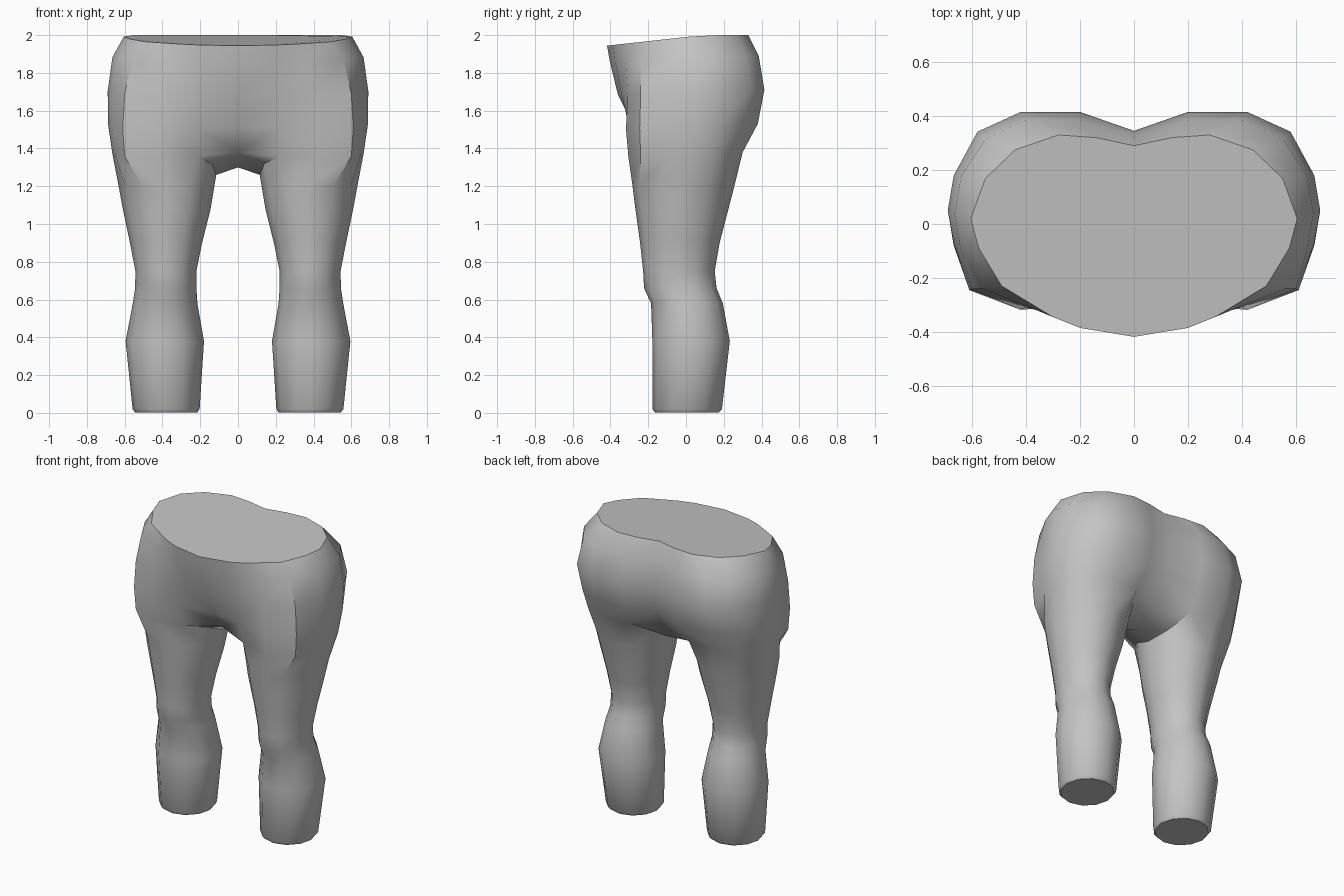
import bpy, bmesh, math

cube = bpy.data.objects.get("Cube")
if cube:
    bpy.data.objects.remove(cube, do_unlink=True)

grey = bpy.data.materials.new("plain grey")
grey.use_nodes = True
colour = (0.55, 0.55, 0.55, 1)
grey.diffuse_color = colour
grey.node_tree.nodes["Principled BSDF"].inputs["Base Color"].default_value = colour

# Leg sections from the ankle up: z, inner x, outer x, front y, back y
LEG = [
    (0.003, 0.215, 0.545, -0.165, 0.175),
    (0.02, 0.203, 0.558, -0.178, 0.19),
    (0.38, 0.18, 0.595, -0.178, 0.232),
    (0.58, 0.215, 0.557, -0.185, 0.195),
    (0.66, 0.22, 0.545, -0.222, 0.162),
    (0.75, 0.22, 0.543, -0.227, 0.152),
    (0.90, 0.19, 0.572, -0.243, 0.178),
    (1.08, 0.145, 0.61, -0.268, 0.225),
    (1.20, 0.125, 0.632, -0.283, 0.256),
]

# Half sections of the hips, from the front centre around the side to the back centre
HIPS = [
    (1.37, [(0, -.18), (.22, -.26), (.42, -.305), (.60, -.24), (.65, -.08), (.665, .04),
            (.64, .16), (.56, .25), (.40, .30), (.22, .285), (0, .22)]),
    (1.52, [(0, -.27), (.21, -.30), (.42, -.318), (.61, -.245), (.668, -.08), (.687, .04),
            (.66, .18), (.57, .30), (.42, .38), (.20, .38), (0, .31)]),
    (1.70, [(0, -.36), (.20, -.34), (.40, -.308), (.60, -.24), (.668, -.07), (.69, .05),
            (.668, .18), (.58, .342), (.42, .415), (.20, .415), (0, .345)]),
    (1.88, [(0, -.403), (.20, -.375), (.36, -.32), (.56, -.24), (.645, -.08), (.665, .04),
            (.64, .18), (.55, .315), (.40, .385), (.20, .385), (0, .325)]),
    (1.99, [(0, -.418), (.20, -.385), (.30, -.345), (.49, -.23), (.575, -.09), (.605, .02),
            (.55, .17), (.44, .275), (.28, .33), (.14, .32), (0, .29)]),
]

bm = bmesh.new()


def bridge(lower, upper, closed=False):
    """Quads between two equally long rows of vertices."""
    n = len(lower)
    for i in range(n if closed else n - 1):
        j = (i + 1) % n
        bm.faces.new((lower[i], lower[j], upper[j], upper[i]))


# Leg tube: nine outer points, then three inner ones
leg_rings = []
for z, x0, x1, y0, y1 in LEG:
    ring = []
    for k in range(12):
        a = math.radians(-120 + 30 * k)
        ring.append(bm.verts.new(((x0 + x1) / 2 + (x1 - x0) / 2 * math.cos(a),
                                  (y0 + y1) / 2 + (y1 - y0) / 2 * math.sin(a), z)))
    leg_rings.append(ring)
for low, high in zip(leg_rings, leg_rings[1:]):
    bridge(low, high, True)
bm.faces.new(leg_rings[0][::-1])

# Hip shell
hip_rings = []
for z, points in HIPS:
    tilt = 0.11 if z > 1.95 else 0.05
    hip_rings.append([bm.verts.new((x, y, z + min(0.01, tilt * y))) for x, y in points])
for low, high in zip(hip_rings, hip_rings[1:]):
    bridge(low, high)
bm.faces.new(hip_rings[-1])

# Crotch: inner thigh points and the centre line under the body
base = hip_rings[0]
base[0].co.z, base[-1].co.z = 1.38, 1.33
inner = [bm.verts.new(p) for p in ((.15, .14, 1.29), (.115, 0, 1.26), (.14, -.14, 1.32))]
middle = [bm.verts.new(p) for p in ((0, .12, 1.30), (0, 0, 1.30), (0, -.10, 1.345))]
bridge(leg_rings[-1], base[1:10] + inner, True)
bridge([base[9]] + inner + [base[1]], [base[10]] + middle + [base[0]])

# Mirror to the other side and weld along the centre
bmesh.ops.mirror(bm, geom=bm.verts[:] + bm.edges[:] + bm.faces[:], axis='X', merge_dist=0.0005)
bmesh.ops.remove_doubles(bm, verts=bm.verts[:], dist=0.0005)
bmesh.ops.recalc_face_normals(bm, faces=bm.faces[:])

mesh = bpy.data.meshes.new("lower_body")
bm.to_mesh(mesh)
bm.free()
mesh.materials.append(grey)
body = bpy.data.objects.new("lower_body", mesh)
bpy.context.collection.objects.link(body)
bpy.ops.object.select_all(action='DESELECT')
body.select_set(True)
bpy.context.view_layer.objects.active = body
bpy.ops.object.shade_smooth_by_angle(angle=math.radians(42))
